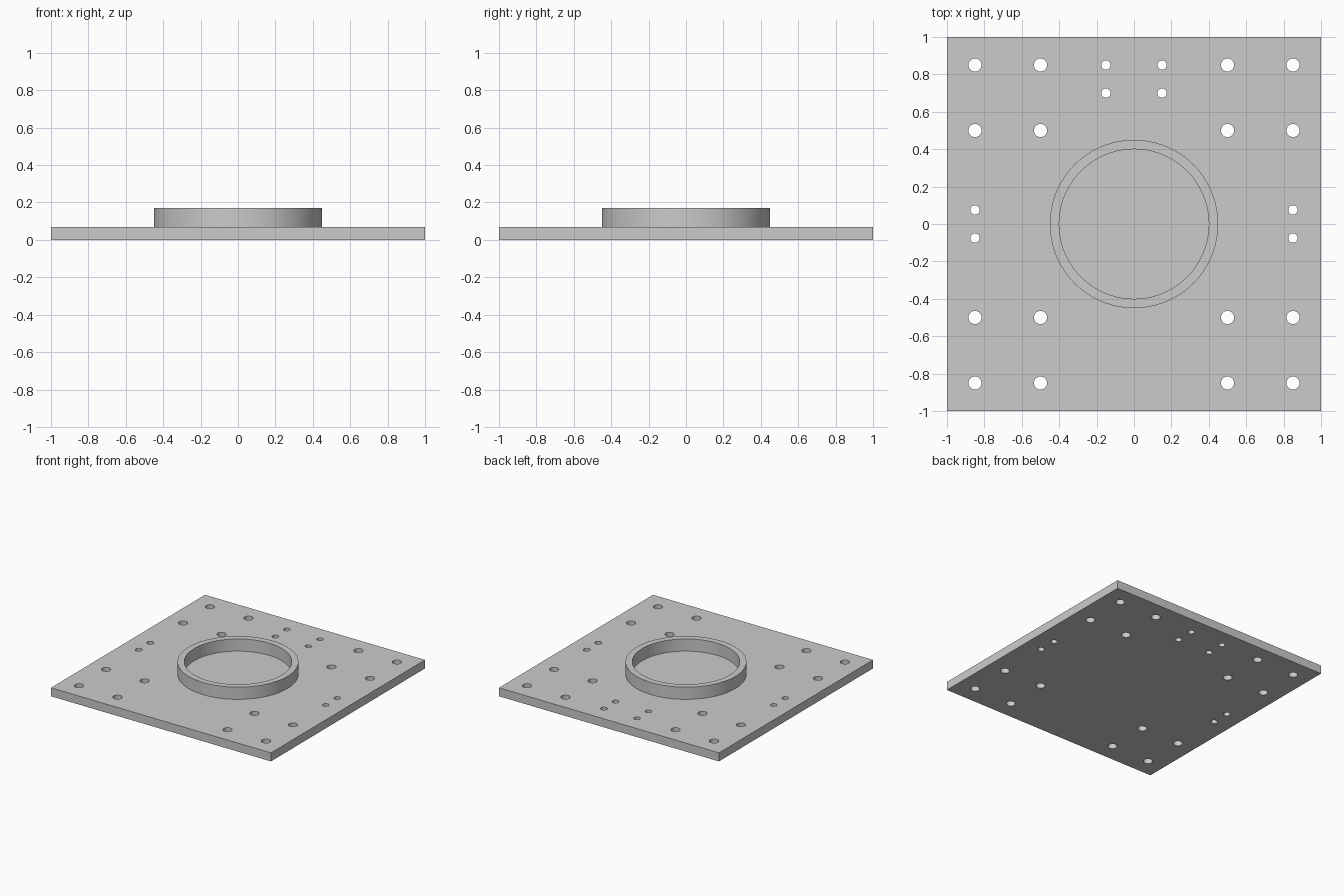
import bpy
import bmesh
import math
from mathutils import Matrix

PLATE_TOP = 0.07
RING_TOP = 0.17

cube = bpy.data.objects.get("Cube")
if cube:
    bpy.data.objects.remove(cube, do_unlink=True)

# Single grey material
grey = bpy.data.materials.new("plain_grey")
grey.use_nodes = True
colour = (0.6, 0.6, 0.6, 1)
grey.diffuse_color = colour
grey.node_tree.nodes["Principled BSDF"].inputs["Base Color"].default_value = colour


def make_object(name, bm):
    mesh = bpy.data.meshes.new(name)
    bm.to_mesh(mesh)
    bm.free()
    mesh.materials.append(grey)
    obj = bpy.data.objects.new(name, mesh)
    bpy.context.collection.objects.link(obj)
    return obj


def smooth(obj):
    bpy.ops.object.select_all(action="DESELECT")
    obj.select_set(True)
    bpy.context.view_layer.objects.active = obj
    bpy.ops.object.shade_smooth_by_angle(angle=math.radians(30))


# Square base plate
bm = bmesh.new()
bmesh.ops.create_cube(bm, size=1, matrix=Matrix.Translation((0, 0, PLATE_TOP / 2))
                      @ Matrix.Diagonal((2, 2, PLATE_TOP, 1)))
plate = make_object("base_plate", bm)

# Bolt holes: four in each corner, small pairs at the sides and back
large = [(sx * x, sy * y) for sx in (-1, 1) for sy in (-1, 1)
         for x in (0.5, 0.85) for y in (0.5, 0.85)]
small = [(s * 0.85, y) for s in (-1, 1) for y in (-0.075, 0.075)]
small += [(s * 0.15, y) for s in (-1, 1) for y in (0.7, 0.85)]
bm = bmesh.new()
for spots, radius in ((large, 0.035), (small, 0.025)):
    for x, y in spots:
        bmesh.ops.create_cone(bm, cap_ends=True, segments=32, radius1=radius, radius2=radius,
                              depth=0.3, matrix=Matrix.Translation((x, y, PLATE_TOP / 2)))
cutter = make_object("hole_cutter", bm)
cutter.hide_render = True

cut = plate.modifiers.new("bolt_holes", "BOOLEAN")
cut.operation = "DIFFERENCE"
cut.solver = "EXACT"
cut.object = cutter
bpy.context.view_layer.objects.active = plate
bpy.ops.object.modifier_apply(modifier=cut.name)
bpy.data.objects.remove(cutter, do_unlink=True)
smooth(plate)

# Raised collar ring, spun from a rectangular section
bm = bmesh.new()
section = [(0.4, PLATE_TOP), (0.45, PLATE_TOP), (0.45, RING_TOP), (0.4, RING_TOP)]
face = bm.faces.new([bm.verts.new((r, 0, z)) for r, z in section])
edges = face.edges[:]
bmesh.ops.delete(bm, geom=[face], context="FACES_ONLY")
bmesh.ops.spin(bm, geom=edges, cent=(0, 0, 0), axis=(0, 0, 1),
               angle=math.tau, steps=96, use_merge=True)
bmesh.ops.remove_doubles(bm, verts=bm.verts, dist=0.0001)
bmesh.ops.recalc_face_normals(bm, faces=bm.faces)
ring = make_object("collar_ring", bm)
smooth(ring)
